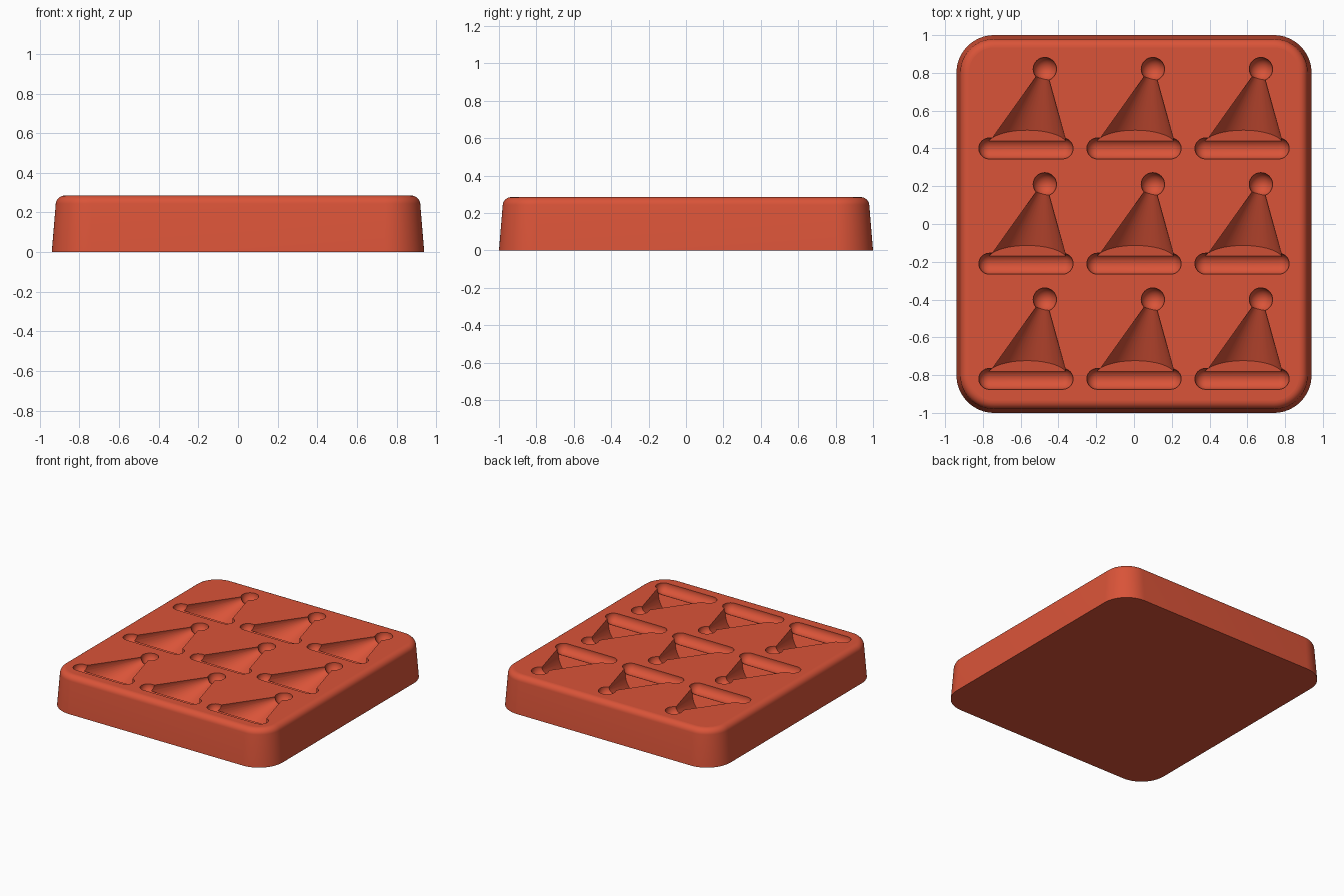
import bpy, bmesh
from math import sin, cos, pi, radians
from mathutils import Vector, Matrix

cube = bpy.data.objects.get("Cube")
if cube:
    bpy.data.objects.remove(cube, do_unlink=True)

TOP = 0.285
EDGE = 0.045

red = bpy.data.materials.new("brick_red")
red.use_nodes = True
red.diffuse_color = (0.70, 0.088, 0.04, 1)
red.node_tree.nodes["Principled BSDF"].inputs["Base Color"].default_value = red.diffuse_color


def add_object(name, bm):
    bmesh.ops.recalc_face_normals(bm, faces=bm.faces[:])
    mesh = bpy.data.meshes.new(name)
    bm.to_mesh(mesh)
    bm.free()
    mesh.materials.append(red)
    obj = bpy.data.objects.new(name, mesh)
    bpy.context.collection.objects.link(obj)
    return obj


def loft(bm, rings):
    """Skin closed rings of points and cap both ends."""
    loops = [[bm.verts.new(p) for p in ring] for ring in rings]
    for a, b in zip(loops, loops[1:]):
        for i in range(len(a)):
            j = (i + 1) % len(a)
            bm.faces.new((a[i], a[j], b[j], b[i]))
    bm.faces.new(loops[0][::-1])
    bm.faces.new(loops[-1])


def rounded_rect(hx, hy, r, z, steps=16):
    pts = []
    for quarter, (sx, sy) in enumerate(((1, 1), (-1, 1), (-1, -1), (1, -1))):
        for i in range(steps + 1):
            a = (quarter + i / steps) * pi / 2
            pts.append((sx * (hx - r) + r * cos(a), sy * (hy - r) + r * sin(a), z))
    return pts


# Tray block: drafted sides and a rounded upper edge
bm = bmesh.new()
rings = [rounded_rect(0.94, 1.0, 0.2, 0)]
for i in range(9):
    a = radians(5 + 85 * i / 8)
    inset = 0.02 + EDGE * (1 - cos(a))
    rings.append(rounded_rect(0.94 - inset, 1.0 - inset, 0.2 - inset,
                              TOP - EDGE + EDGE * sin(a)))
loft(bm, rings)
tray = add_object("mold_tray", bm)


# Pocket cutters: round tip, leaning cone, rounded brim
def tip_cutter(x, y):
    bm = bmesh.new()
    bmesh.ops.create_uvsphere(bm, u_segments=32, v_segments=17, radius=0.062,
                              matrix=Matrix.Translation((x, y, TOP - 0.004)))
    return add_object("pocket_tip_cutter", bm)


def cone_cutter(x, y):
    bm = bmesh.new()
    apex = bm.verts.new((x, y + 0.025, TOP))
    ring = []
    for i in range(48):
        a = 2 * pi * i / 48
        drop = 0.17 * sin(a)
        ring.append(bm.verts.new((x - 0.093 + 0.21 * cos(a),
                                  y - 0.4 + 0.45 * drop, TOP - drop)))
    for i in range(48):
        bm.faces.new((apex, ring[i], ring[(i + 1) % 48]))
    bm.faces.new(ring[::-1])
    return add_object("pocket_cone_cutter", bm)


def brim_cutter(x, y):
    bm = bmesh.new()
    bmesh.ops.create_uvsphere(bm, u_segments=32, v_segments=16, radius=0.056,
                              matrix=Matrix.Rotation(pi / 2, 4, 'Y'))
    # Stretch the ball into a capsule by splitting it at its equator
    equator = [e for e in bm.edges if all(abs(v.co.x) < 1e-5 for v in e.verts)]
    bmesh.ops.split_edges(bm, edges=equator)
    for f in bm.faces:
        side = 1 if f.calc_center_median().x > 0 else -1
        for v in f.verts:
            v.tag = side > 0
    for v in bm.verts:
        v.co += Vector((0.194 if v.tag else -0.194, 0, 0))
    bmesh.ops.bridge_loops(bm, edges=[e for e in bm.edges if e.is_boundary])
    bmesh.ops.translate(bm, verts=bm.verts[:], vec=(x - 0.1, y - 0.42, TOP - 0.006))
    return add_object("pocket_brim_cutter", bm)


cutters = []
for col in range(3):
    for row in range(3):
        x, y = -0.472 + 0.572 * col, 0.82 - 0.61 * row
        cutters += [tip_cutter(x, y), cone_cutter(x, y), brim_cutter(x, y)]

for cutter in cutters:
    cutter.hide_render = True
    mod = tray.modifiers.new("pocket", 'BOOLEAN')
    mod.operation = 'DIFFERENCE'
    mod.solver = 'EXACT'
    mod.object = cutter

# Bake the pockets into the tray and drop the cutters
depsgraph = bpy.context.evaluated_depsgraph_get()
carved = bpy.data.meshes.new_from_object(tray.evaluated_get(depsgraph))
tray.modifiers.clear()
tray.data = carved
for cutter in cutters:
    bpy.data.objects.remove(cutter, do_unlink=True)

# Smooth curves, flat top and base
bpy.ops.object.select_all(action='DESELECT')
tray.select_set(True)
bpy.context.view_layer.objects.active = tray
bpy.ops.object.shade_smooth_by_angle(angle=radians(30))
for poly in tray.data.polygons:
    if abs(poly.normal.z) > 0.9999:
        poly.use_smooth = False
